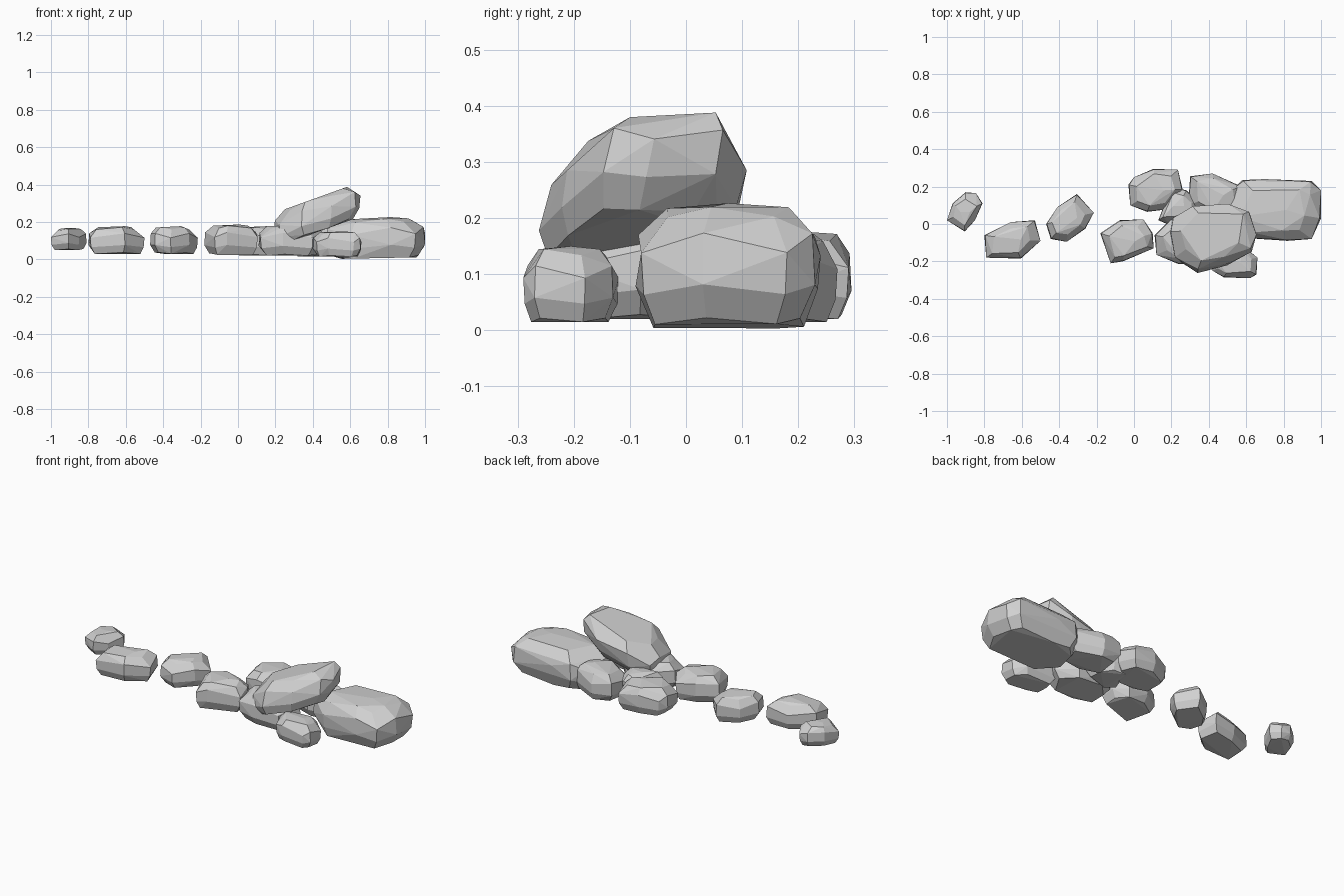
import bpy, bmesh, random, math
from mathutils import Vector

random.seed(7)

cube = bpy.data.objects.get("Cube")
if cube:
    bpy.data.objects.remove(cube, do_unlink=True)

# One stone grey for every rock
STONE = (0.64, 0.64, 0.64, 1.0)
stone = bpy.data.materials.new("stone_grey")
stone.use_nodes = True
stone.diffuse_color = STONE
shader = next(n for n in stone.node_tree.nodes if n.type == "BSDF_PRINCIPLED")
shader.inputs["Base Color"].default_value = STONE
shader.inputs["Roughness"].default_value = 0.9


def rock(name, outline, low, high, tilt=0.0, lean=0.0, top=0.7, base=0.82):
    """Faceted boulder: hull of a footprint outline, stacked in uneven rings."""
    xs, ys = zip(*outline)
    cx, cy = (min(xs) + max(xs)) / 2, (min(ys) + max(ys)) / 2
    height = high - low
    bm = bmesh.new()

    def add(x, y, scale, level):
        px = cx + (x - cx) * scale
        py = cy + (y - cy) * scale + lean * (level - 0.5)
        bm.verts.new(Vector((px, py, low + height * level + tilt * (px - cx))))

    for i, (x, y) in enumerate(outline):
        odd = i % 2
        # broad waist, alternating in height so the sides break into facets
        add(x, y, 1.0, 0.58 if odd else 0.32)
        add(x, y, 0.97, 0.24 if odd else 0.74)
        # flat foot
        add(x, y, base + random.uniform(-0.04, 0.04), 0.0 if odd else 0.05)
        # crown with every second corner worn lower
        add(x, y, top + random.uniform(-0.08, 0.08), 0.88 if odd else 0.96)
    # off-centre ridge on the crown
    add(cx + (max(xs) - cx) * 0.3, cy, 1.0, 1.0)
    add(cx - (max(xs) - cx) * 0.25, cy, 1.0, 0.99)

    hull = bmesh.ops.convex_hull(bm, input=bm.verts)
    spare = {g for g in hull["geom_interior"] + hull["geom_unused"]
             if isinstance(g, bmesh.types.BMVert)}
    bmesh.ops.delete(bm, geom=list(spare), context="VERTS")
    # merge nearly flat triangles into larger planes
    bmesh.ops.dissolve_limit(bm, angle_limit=math.radians(7),
                             verts=bm.verts, edges=bm.edges)
    bmesh.ops.recalc_face_normals(bm, faces=bm.faces)

    mesh = bpy.data.meshes.new(name)
    bm.to_mesh(mesh)
    bm.free()
    mesh.materials.append(stone)
    bpy.context.collection.objects.link(bpy.data.objects.new(name, mesh))


# Trail of loose stones
rock("far_pebble", [(-.9, .17), (-.845, .165), (-.81, .11), (-.85, .02),
                    (-.905, -.04), (-1, .02), (-.97, .11)], .05, .168)
rock("long_stone", [(-.8, -.06), (-.79, -.18), (-.605, -.185), (-.5, -.09),
                    (-.53, .02), (-.66, .01)], .03, .178)
rock("round_stone", [(-.47, 0), (-.41, .09), (-.305, .16), (-.215, .06),
                     (-.26, -.025), (-.36, -.095), (-.445, -.08)], .03, .178)
rock("front_stone", [(-.18, -.05), (-.125, -.21), (-.06, -.2), (.105, -.13),
                     (.1, -.05), (.05, .025), (-.075, .02)], .025, .187)
rock("back_stone", [(-.03, .21), (-.02, .1), (.07, .065), (.19, .08),
                    (.26, .185), (.235, .29), (.105, .295), (0, .25)], .02, .178)

# Stones wedged around the pile
rock("rear_boulder", [(.3, .255), (.42, .27), (.575, .2), (.58, .08),
                      (.42, .04), (.29, .1)], .015, .178)
rock("middle_boulder", [(.11, -.06), (.12, -.165), (.24, -.215), (.4, -.2),
                        (.46, -.08), (.38, .02), (.2, .03)], .02, .185)
rock("wedge_stone", [(.13, .02), (.2, -.01), (.34, .02), (.34, .12),
                     (.28, .18), (.2, .2)], .02, .17)
rock("front_small_boulder", [(.4, -.18), (.42, -.25), (.48, -.285), (.62, -.29),
                             (.655, -.27), (.66, -.18), (.6, -.13),
                             (.42, -.12)], .015, .15)

# Large boulder and the slab leaning on it
rock("large_boulder", [(.47, .02), (.52, .18), (.58, .235), (.7, .24), (.95, .23),
                       (1, .18), (1, .03), (.95, -.08), (.82, -.09),
                       (.6, -.075)], .007, .225, tilt=.02, top=.72, base=.86)
rock("leaning_slab", [(.19, -.05), (.21, .03), (.31, .09), (.5, .105), (.62, .06),
                      (.655, -.06), (.63, -.14), (.5, -.215), (.34, -.255),
                      (.22, -.18)], .146, .338, tilt=.36, lean=.04,
     top=.74, base=.82)
